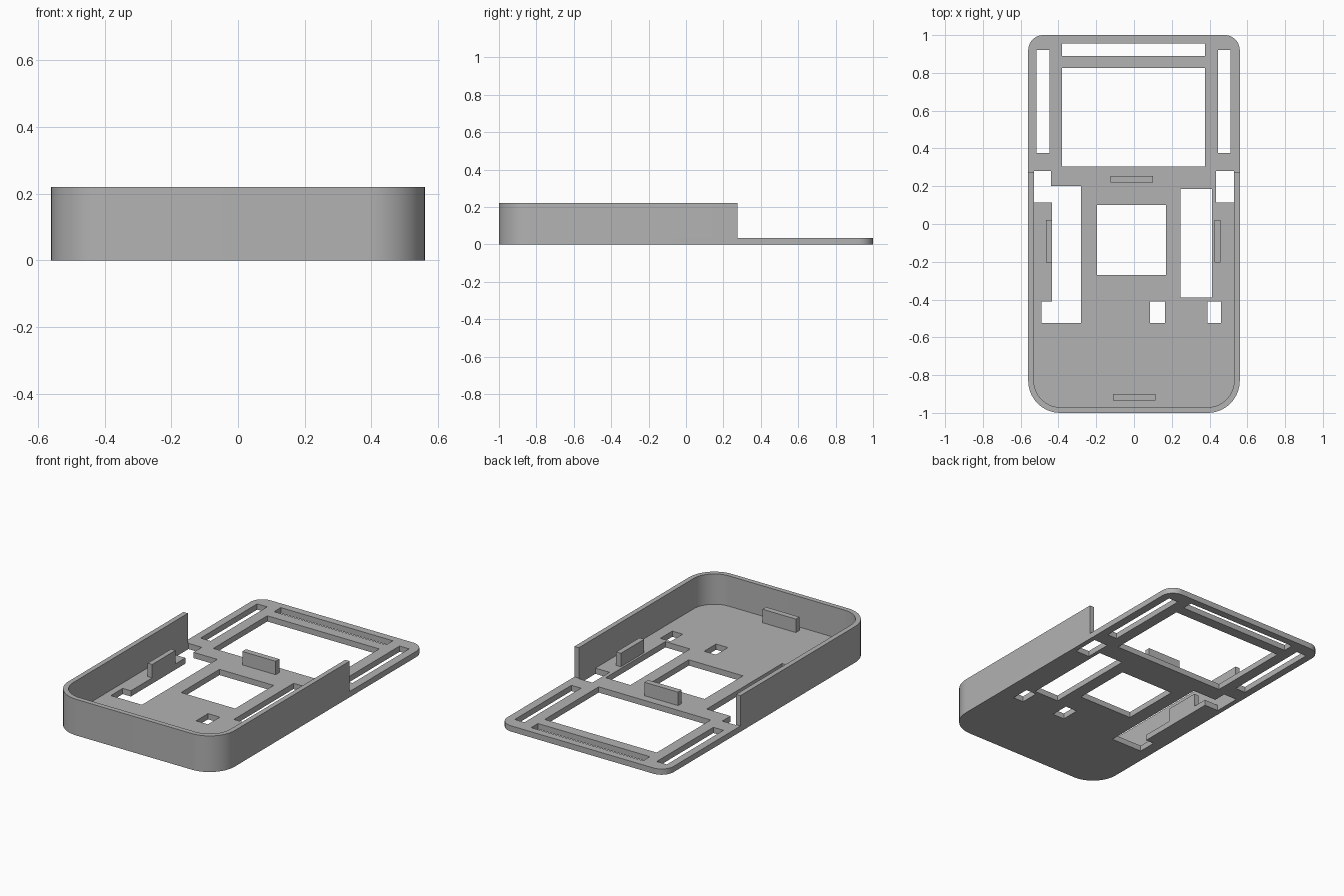
import bpy, bmesh, math

if "Cube" in bpy.data.objects:
    bpy.data.objects.remove(bpy.data.objects["Cube"])

grey = bpy.data.materials.new("plain grey")
grey.diffuse_color = (0.45, 0.45, 0.45, 1)
grey.use_nodes = True
grey.node_tree.nodes["Principled BSDF"].inputs["Base Color"].default_value = grey.diffuse_color

W, WALL, FLOOR, TOP, STEP = 0.56, 0.03, 0.035, 0.22, 0.275
R_FRONT, R_BACK = 0.17, 0.08


def arc(cx, cy, r, start, end, steps=14):
    """Points along a corner, angles in degrees."""
    return [(cx + r * math.cos(math.radians(start + (end - start) * i / steps)),
             cy + r * math.sin(math.radians(start + (end - start) * i / steps)))
            for i in range(steps + 1)]


def rect(x0, x1, y0, y1):
    return [(x0, y0), (x1, y0), (x1, y1), (x0, y1)]


def slab(name, loops, z0, z1):
    """Extrude an outline (first loop) with holes (other loops) from z0 to z1."""
    curve = bpy.data.curves.new(name, 'CURVE')
    curve.dimensions = '2D'
    curve.fill_mode = 'BOTH'
    curve.extrude = (z1 - z0) / 2
    for pts in loops:
        spline = curve.splines.new('POLY')
        spline.points.add(len(pts) - 1)
        for p, (x, y) in zip(spline.points, pts):
            p.co = (x, y, 0, 1)
        spline.use_cyclic_u = True
    temp = bpy.data.objects.new(name + "_curve", curve)
    bpy.context.collection.objects.link(temp)
    bpy.context.view_layer.update()
    mesh = bpy.data.meshes.new_from_object(
        temp.evaluated_get(bpy.context.evaluated_depsgraph_get()))
    bpy.data.objects.remove(temp)
    bm = bmesh.new()
    bm.from_mesh(mesh)
    bmesh.ops.translate(bm, verts=bm.verts, vec=(0, 0, (z0 + z1) / 2))
    bmesh.ops.remove_doubles(bm, verts=bm.verts, dist=1e-5)
    bmesh.ops.recalc_face_normals(bm, faces=bm.faces)
    bm.to_mesh(mesh)
    bm.free()
    mesh.materials.clear()
    mesh.materials.append(grey)
    obj = bpy.data.objects.new(name, mesh)
    bpy.context.collection.objects.link(obj)
    bpy.ops.object.select_all(action='DESELECT')
    obj.select_set(True)
    bpy.context.view_layer.objects.active = obj
    bpy.ops.object.shade_smooth_by_angle(angle=math.radians(30))
    return obj


# Base plate outline with rounded corners
f, b = R_FRONT, R_BACK
outline = (arc(-W + f, -1 + f, f, 180, 270) + arc(W - f, -1 + f, f, 270, 360)
           + arc(W - b, 1 - b, b, 0, 90) + arc(-W + b, 1 - b, b, 90, 180))

# Openings through the plate
left_slot = [(-0.53, 0.28), (-0.53, 0.115), (-0.435, 0.115), (-0.435, -0.41),
             (-0.49, -0.41), (-0.49, -0.525), (-0.28, -0.525), (-0.28, 0.20),
             (-0.44, 0.20), (-0.44, 0.28)]
openings = [
    left_slot,
    rect(-0.38, 0.375, 0.305, 0.825),    # screen window
    rect(-0.38, 0.375, 0.89, 0.955),     # back slot
    rect(-0.515, -0.447, 0.375, 0.92),   # side slots
    rect(0.445, 0.51, 0.375, 0.92),
    rect(-0.195, 0.17, -0.27, 0.10),     # centre window
    rect(0.245, 0.412, -0.39, 0.185),    # right slot
    rect(0.435, 0.53, 0.115, 0.28),      # right notch
    rect(0.085, 0.165, -0.525, -0.41),   # small holes
    rect(0.39, 0.46, -0.525, -0.41),
]
slab("base_plate", [outline] + openings, 0, FLOOR)

# U-shaped wall around the front part
r = R_FRONT - WALL
outer = arc(-W + f, -1 + f, f, 180, 270) + arc(W - f, -1 + f, f, 270, 360)
inner = arc(W - f, -1 + f, r, 360, 270) + arc(-W + f, -1 + f, r, 270, 180)
wall = ([(-W, STEP)] + outer + [(W, STEP), (W - WALL, STEP)]
        + inner + [(-W + WALL, STEP)])
slab("wall", [wall], FLOOR, TOP)

# Upright tabs on the floor
tabs = {"back_tab": (-0.125, 0.10, 0.22, 0.255),
        "front_tab": (-0.11, 0.115, -0.935, -0.90),
        "left_tab": (-0.465, -0.435, -0.205, 0.02),
        "right_tab": (0.425, 0.457, -0.205, 0.02)}
for name, box in tabs.items():
    slab(name, [rect(*box)], FLOOR, 0.117)
